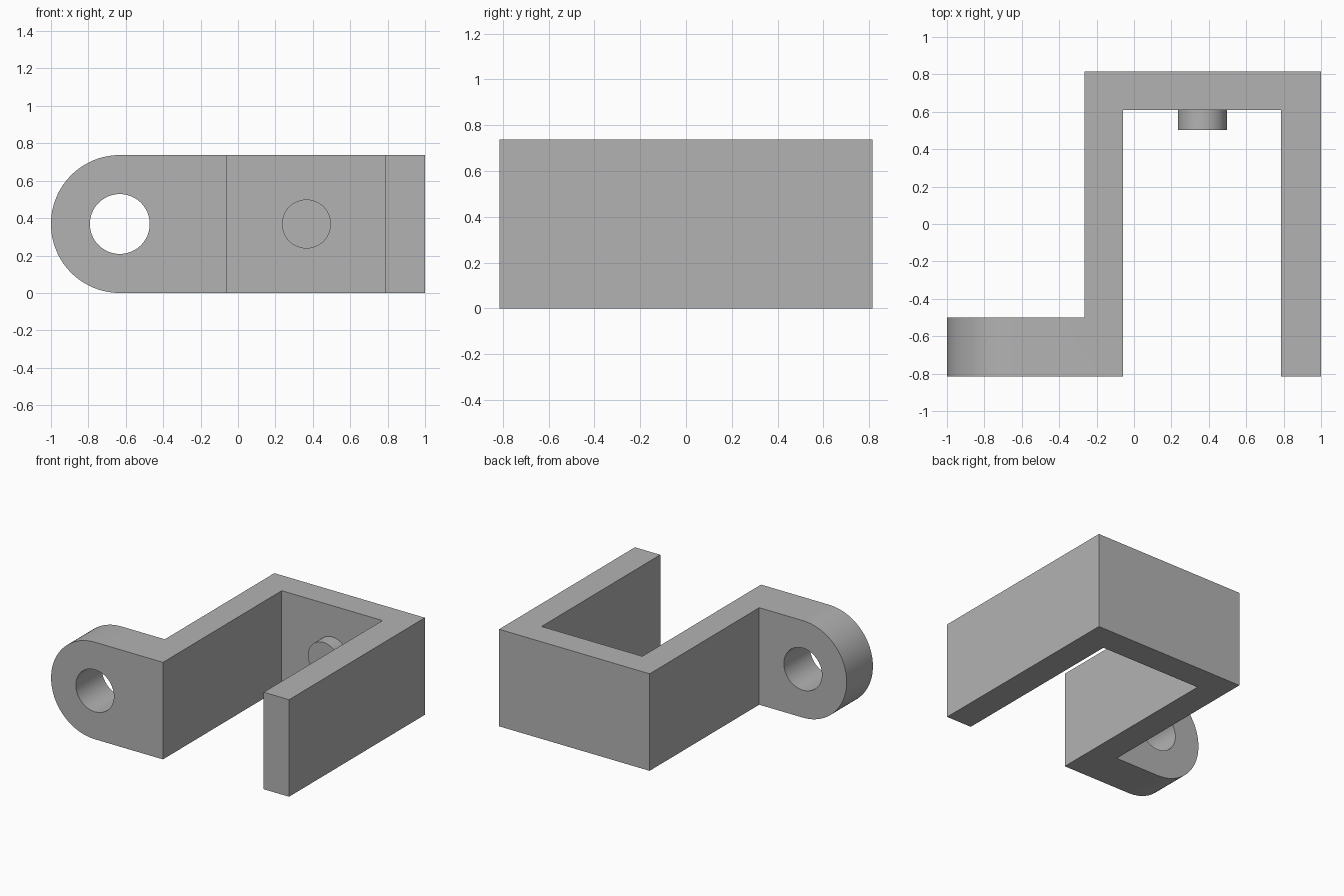
import bpy
import bmesh
from math import radians, pi

cube = bpy.data.objects.get("Cube")
if cube:
    bpy.data.objects.remove(cube, do_unlink=True)

HEIGHT = 0.737
MID = HEIGHT / 2
FRONT, BACK = -0.815, 0.815

grey = bpy.data.materials.new("plain grey")
grey.use_nodes = True
grey.diffuse_color = (0.45, 0.45, 0.45, 1)
grey.node_tree.nodes["Principled BSDF"].inputs["Base Color"].default_value = grey.diffuse_color


def cylinder(name, x, y0, y1, radius):
    """Round bar along y at mid height."""
    bpy.ops.mesh.primitive_cylinder_add(
        vertices=64, radius=radius, depth=y1 - y0,
        location=(x, (y0 + y1) / 2, MID), rotation=(pi / 2, 0, 0))
    obj = bpy.context.object
    obj.name = name
    obj.data.materials.append(grey)
    return obj


def combine(target, tool, operation):
    """Apply a boolean and discard the tool."""
    mod = target.modifiers.new(operation.lower(), 'BOOLEAN')
    mod.operation = operation
    mod.solver = 'EXACT'
    mod.object = tool
    bpy.ops.object.select_all(action='DESELECT')
    bpy.context.view_layer.objects.active = target
    target.select_set(True)
    bpy.ops.object.modifier_apply(modifier=mod.name)
    bpy.data.objects.remove(tool, do_unlink=True)


# Bent strip: mounting ear, left wall, back wall, right wall
plan = [(-1, FRONT), (-0.06, FRONT), (-0.06, 0.61), (0.787, 0.61),
        (0.787, FRONT), (1, FRONT), (1, BACK), (-0.265, BACK),
        (-0.265, -0.5), (-1, -0.5)]
bm = bmesh.new()
base = bm.faces.new([bm.verts.new((x, y, 0)) for x, y in plan])
top = bmesh.ops.extrude_face_region(bm, geom=[base])
bmesh.ops.translate(bm, vec=(0, 0, HEIGHT),
                    verts=[v for v in top["geom"] if isinstance(v, bmesh.types.BMVert)])

# Fully rounded ear end
ends = [e for e in bm.edges
        if all(v.co.x < -0.99 for v in e.verts)
        and abs(e.verts[0].co.z - e.verts[1].co.z) < 0.01]
bmesh.ops.bevel(bm, geom=ends, offset=MID - 0.0005, offset_type='OFFSET',
                segments=24, profile=0.5, affect='EDGES')
bmesh.ops.recalc_face_normals(bm, faces=bm.faces)
mesh = bpy.data.meshes.new("bracket")
bm.to_mesh(mesh)
bm.free()
mesh.materials.append(grey)
bracket = bpy.data.objects.new("bracket", mesh)
bpy.context.collection.objects.link(bracket)

# Ear hole and locating pin
combine(bracket, cylinder("ear_hole", -0.632, -1, -0.3, 0.16), 'DIFFERENCE')
combine(bracket, cylinder("locating_pin", 0.366, 0.503, 0.7, 0.131), 'UNION')

bpy.ops.object.shade_smooth_by_angle(angle=radians(30))
